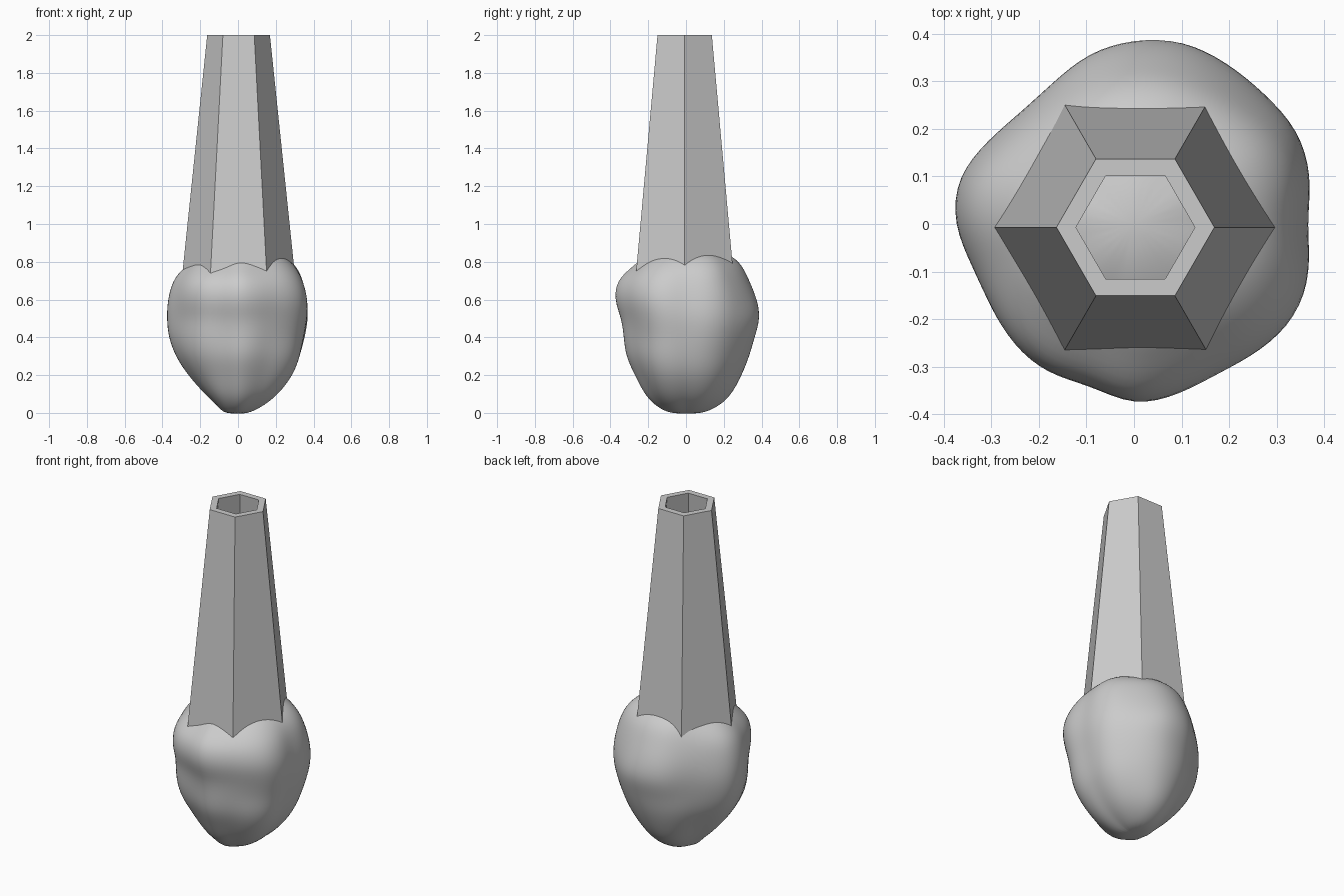
import bpy, bmesh
from math import sin, cos, pi, exp, radians
from mathutils import Vector, noise

if "Cube" in bpy.data.objects:
    bpy.data.objects.remove(bpy.data.objects["Cube"])


def make_object(name, bm):
    bmesh.ops.recalc_face_normals(bm, faces=bm.faces)
    mesh = bpy.data.meshes.new(name)
    bm.to_mesh(mesh)
    bm.free()
    ob = bpy.data.objects.new(name, mesh)
    bpy.context.collection.objects.link(ob)
    return ob


def bridge(bm, a, b):
    n = len(a)
    for i in range(n):
        bm.faces.new((a[i], a[(i + 1) % n], b[(i + 1) % n], b[i]))


# Hollow tapered hexagonal shaft
bm = bmesh.new()
def hexagon(r, z):
    return [bm.verts.new((0.003 + r * cos(i * pi / 3), -0.007 + r * sin(i * pi / 3), z))
            for i in range(6)]
rings = [hexagon(0.312, 0.6), hexagon(0.166, 2), hexagon(0.125, 2), hexagon(0.271, 0.6)]
for i in range(4):
    bridge(bm, rings[i], rings[(i + 1) % 4])
make_object("hollow_shaft", bm)

# Lumpy stone: plan outline (every 15 degrees) times a side profile per direction
outline = [.375, .392, .403, .392, .393, .402, .397, .386, .365, .351, .362, .392,
           .386, .365, .372, .376, .366, .354, .393, .383, .37, .393, .412, .402]
heights = [0.0, .04, .1, .2, .3, .4, .5, .6, .7, .77, .82, .86, .89]
# half widths towards +x, +y, -x, -y
profiles = [
    [.06, .14, .22, .30, .34, .367, .388, .378, .35, .315, .26, .18, .08],
    [.10, .18, .24, .292, .33, .355, .388, .372, .33, .295, .25, .18, .08],
    [.08, .11, .18, .272, .342, .378, .392, .388, .355, .30, .235, .16, .08],
    [.10, .17, .23, .277, .333, .348, .358, .393, .375, .295, .235, .16, .08]]
# dents and bumps: angle in degrees, height, amount
lumps = [(-145, .5, -.03), (-40, .42, -.025), (-90, .42, -.015), (-115, .66, .015),
         (25, .78, .025), (-10, .45, -.015), (60, .4, .015), (125, .5, -.02)]

bm = bmesh.new()
N = 24
rings = []
for k, z in enumerate(heights):
    ring = []
    for i in range(N):
        a = 2 * pi * i / N
        q, f = divmod(i, 6)
        f = (1 - cos(pi * f / 6)) / 2
        p0, p1 = profiles[q], profiles[(q + 1) % 4]
        r = outline[i] * ((1 - f) * p0[k] / max(p0) + f * p1[k] / max(p1))
        for deg, h, amount in lumps:
            da = (a - radians(deg) + pi) % (2 * pi) - pi
            r += amount * exp(-(da / .35) ** 2 - ((z - h) / .12) ** 2)
        p = Vector((r * cos(a), r * sin(a), z))
        p *= 1 + .02 * noise.noise(p * 6) if 0.05 < z < .85 else 1
        ring.append(bm.verts.new((p.x, p.y, p.z)))
    rings.append(ring)
for a, b in zip(rings, rings[1:]):
    bridge(bm, a, b)
for ring, z in ((rings[0], -0.005), (rings[-1], .9)):
    tip = bm.verts.new((0, 0, z))
    for i in range(N):
        bm.faces.new((ring[i], ring[(i + 1) % N], tip))
for face in bm.faces:
    face.smooth = True
stone = make_object("lumpy_stone", bm)
sub = stone.modifiers.new("smooth", 'SUBSURF')
sub.levels = sub.render_levels = 2
